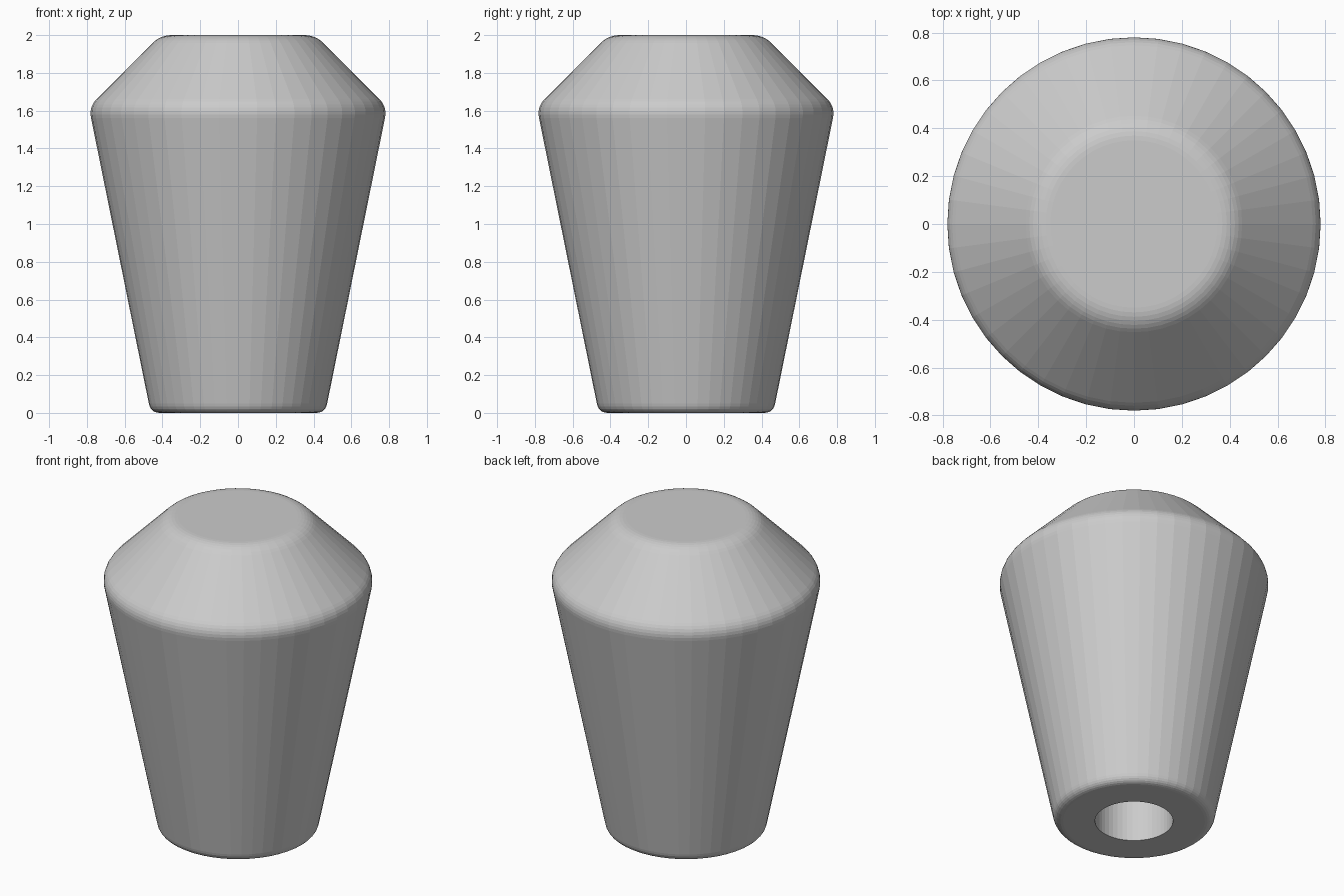
import bpy, bmesh, math
from mathutils import Vector

cube = bpy.data.objects.get("Cube")
if cube:
    bpy.data.objects.remove(cube, do_unlink=True)

SIDES = 48

grey = bpy.data.materials.new("plain grey")
grey.use_nodes = True
color = (0.6, 0.6, 0.6, 1)
grey.diffuse_color = color
grey.node_tree.nodes["Principled BSDF"].inputs["Base Color"].default_value = color


def rounded(before, corner, after, cut, steps=6):
    """Points of a curve that rounds one profile corner."""
    before, corner, after = Vector(before), Vector(corner), Vector(after)
    start = corner + (before - corner).normalized() * cut
    end = corner + (after - corner).normalized() * cut
    return [start * (1 - t) ** 2 + corner * 2 * t * (1 - t) + end * t ** 2
            for t in (i / steps for i in range(steps + 1))]


# Profile (radius, height): blind bore, base, flared body, shoulder, top
bore_end, bore_rim = (0.227, 1.2), (0.227, 0)
base, shoulder, crown = (0.462, 0), (0.79, 1.62), (0.41, 2)
profile = [Vector((0, 1.2)), Vector(bore_end), Vector(bore_rim)]
profile += rounded(bore_rim, base, shoulder, 0.05)
profile += rounded(base, shoulder, crown, 0.06)
profile += rounded(shoulder, crown, (0, 2), 0.06)
profile.append(Vector((0, 2)))

# Turn the profile around the vertical axis
bm = bmesh.new()
verts = [bm.verts.new((r, 0, z)) for r, z in profile]
edges = [bm.edges.new(pair) for pair in zip(verts, verts[1:])]
bmesh.ops.spin(bm, geom=verts + edges, cent=(0, 0, 0), axis=(0, 0, 1),
               angle=math.tau, steps=SIDES, use_duplicate=False)
bmesh.ops.remove_doubles(bm, verts=bm.verts, dist=0.0005)
bmesh.ops.recalc_face_normals(bm, faces=bm.faces)
mesh = bpy.data.meshes.new("knob_body")
bm.to_mesh(mesh)
bm.free()
mesh.materials.append(grey)
knob = bpy.data.objects.new("knob_body", mesh)
bpy.context.collection.objects.link(knob)
